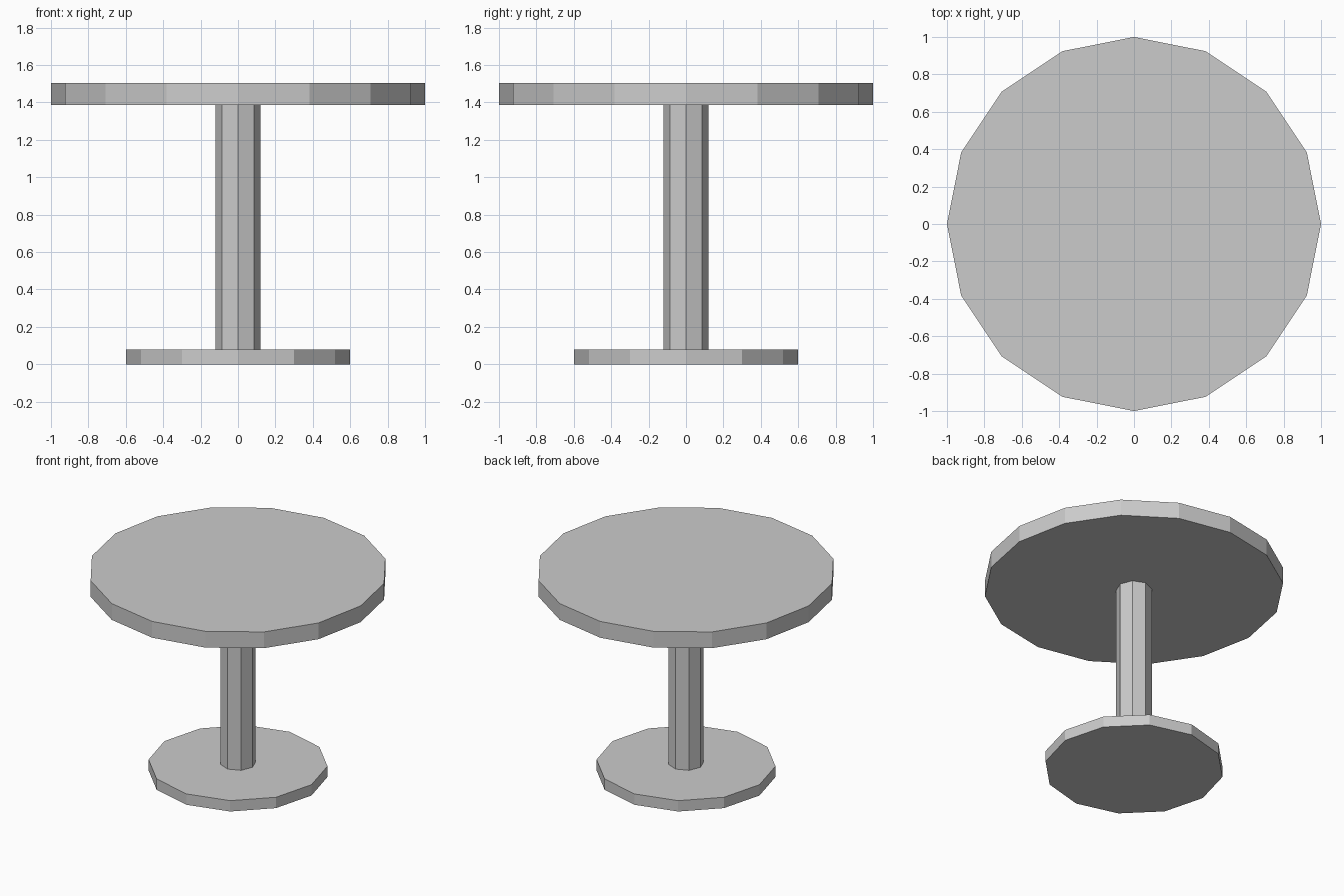
import bpy

cube = bpy.data.objects.get("Cube")
if cube:
    bpy.data.objects.remove(cube, do_unlink=True)

# Single grey material
grey = bpy.data.materials.new("light_grey")
grey.use_nodes = True
colour = (0.6, 0.6, 0.6, 1)
grey.diffuse_color = colour
grey.node_tree.nodes["Principled BSDF"].inputs["Base Color"].default_value = colour


def prism(name, sides, radius, bottom, top):
    """Upright flat-faced prism between two heights."""
    bpy.ops.mesh.primitive_cylinder_add(
        vertices=sides, radius=radius, depth=top - bottom,
        location=(0, 0, (bottom + top) / 2))
    obj = bpy.context.object
    obj.name = name
    obj.data.materials.append(grey)
    return obj


# Foot, column and round top of the pedestal table
prism("base", 12, 0.6, 0, 0.08)
prism("column", 8, 0.12, 0.08, 1.385)
prism("table_top", 16, 1.0, 1.385, 1.505)
